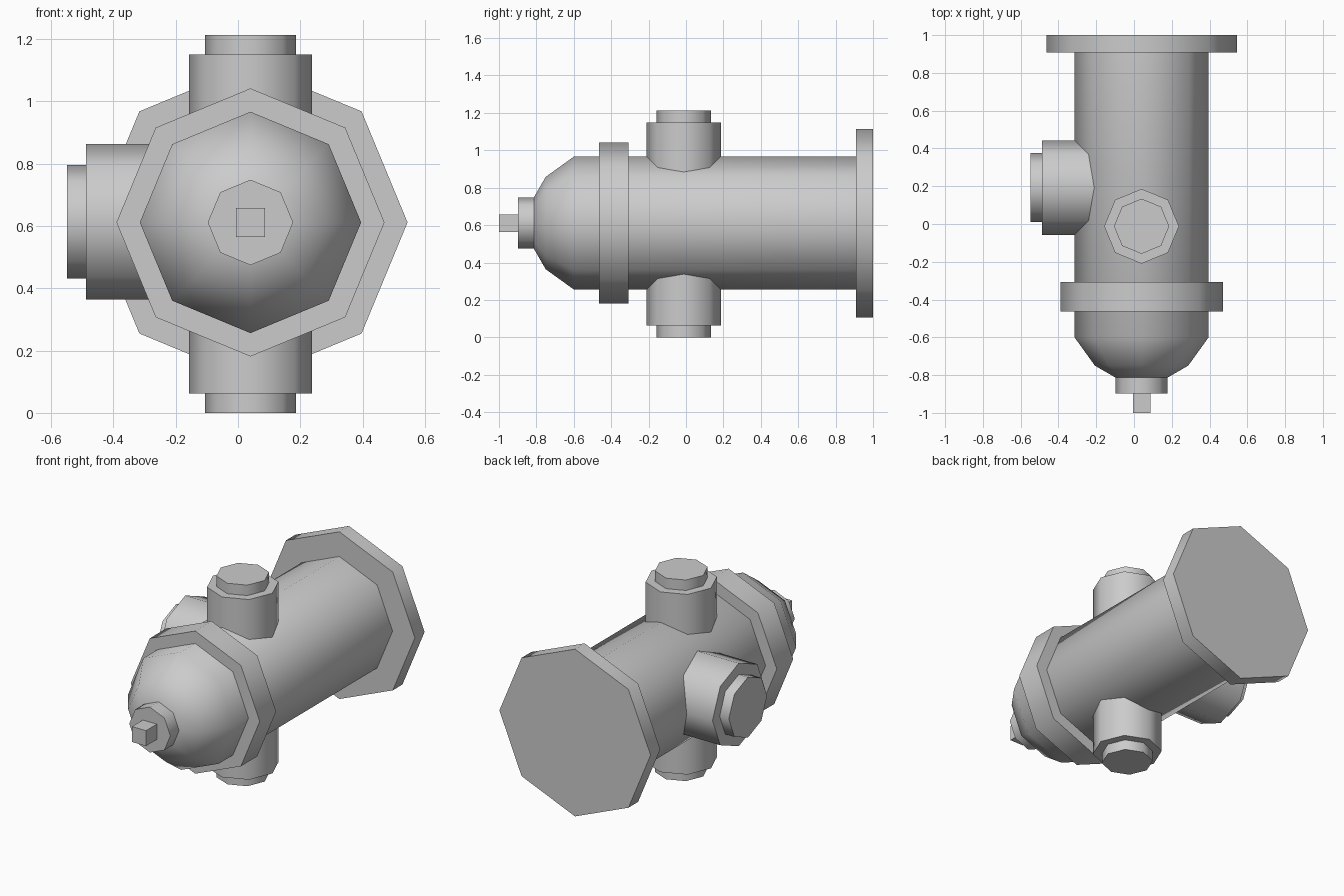
import bpy, bmesh
from math import cos, sin, pi, radians
from mathutils import Vector

if "Cube" in bpy.data.objects:
    bpy.data.objects.remove(bpy.data.objects["Cube"])

X, Y, Z = Vector((1, 0, 0)), Vector((0, 1, 0)), Vector((0, 0, 1))
CX, CZ = 0.04, 0.611          # main barrel axis
SIDES = 8


def lathe(name, centre, axis, u, profile):
    """Capped octagonal solid: profile is (distance along axis, radius)."""
    bm = bmesh.new()
    v = axis.cross(u)
    rings = []
    for d, r in profile:
        rings.append([bm.verts.new(Vector(centre) + axis * d
                      + u * (r * cos(2 * pi * i / SIDES))
                      + v * (r * sin(2 * pi * i / SIDES))) for i in range(SIDES)])
    for a, b in zip(rings, rings[1:]):
        for i in range(SIDES):
            j = (i + 1) % SIDES
            bm.faces.new((a[i], a[j], b[j], b[i]))
    bm.faces.new(rings[0][::-1])
    bm.faces.new(rings[-1])
    bmesh.ops.recalc_face_normals(bm, faces=bm.faces)
    me = bpy.data.meshes.new(name)
    bm.to_mesh(me)
    bm.free()
    ob = bpy.data.objects.new(name, me)
    bpy.context.collection.objects.link(ob)
    bpy.ops.object.select_all(action='DESELECT')
    ob.select_set(True)
    bpy.context.view_layer.objects.active = ob
    bpy.ops.object.shade_smooth_by_angle(angle=radians(60))
    return ob


# Barrel with domed bonnet, flanges and cap, all along y
axis_origin = (CX, 0, CZ)
lathe("barrel", axis_origin, Y, X,
      [(-0.813, 0.138), (-0.75, 0.247), (-0.60, 0.355), (0.95, 0.355)])
lathe("bonnet_flange", axis_origin, Y, X, [(-0.464, 0.43), (-0.308, 0.43)])
lathe("base_flange", axis_origin, Y, X, [(0.908, 0.504), (1.0, 0.504)])
lathe("bonnet_cap", axis_origin, Y, X, [(-0.897, 0.137), (-0.80, 0.137)])

# Square operating nut
bpy.ops.mesh.primitive_cube_add(size=1, location=(CX, -0.93, CZ))
nut = bpy.context.object
nut.name = "operating_nut"
nut.scale = (0.093, 0.14, 0.093)

# Two opposite hose outlets (up and down)
for side, d in (("upper", Z), ("lower", -Z)):
    c = (CX, -0.012, 0.606)
    lathe(side + "_outlet", c, d, X, [(0.15, 0.198), (0.543, 0.198)])
    lathe(side + "_outlet_plug", c, d, X, [(0.5, 0.146), (0.606, 0.146)])

# Larger pumper outlet on the left
c = (CX, 0.193, 0.613)
lathe("pumper_outlet", c, -X, Y, [(0.15, 0.25), (0.527, 0.25)])
lathe("pumper_outlet_plug", c, -X, Y, [(0.48, 0.182), (0.588, 0.182)])
